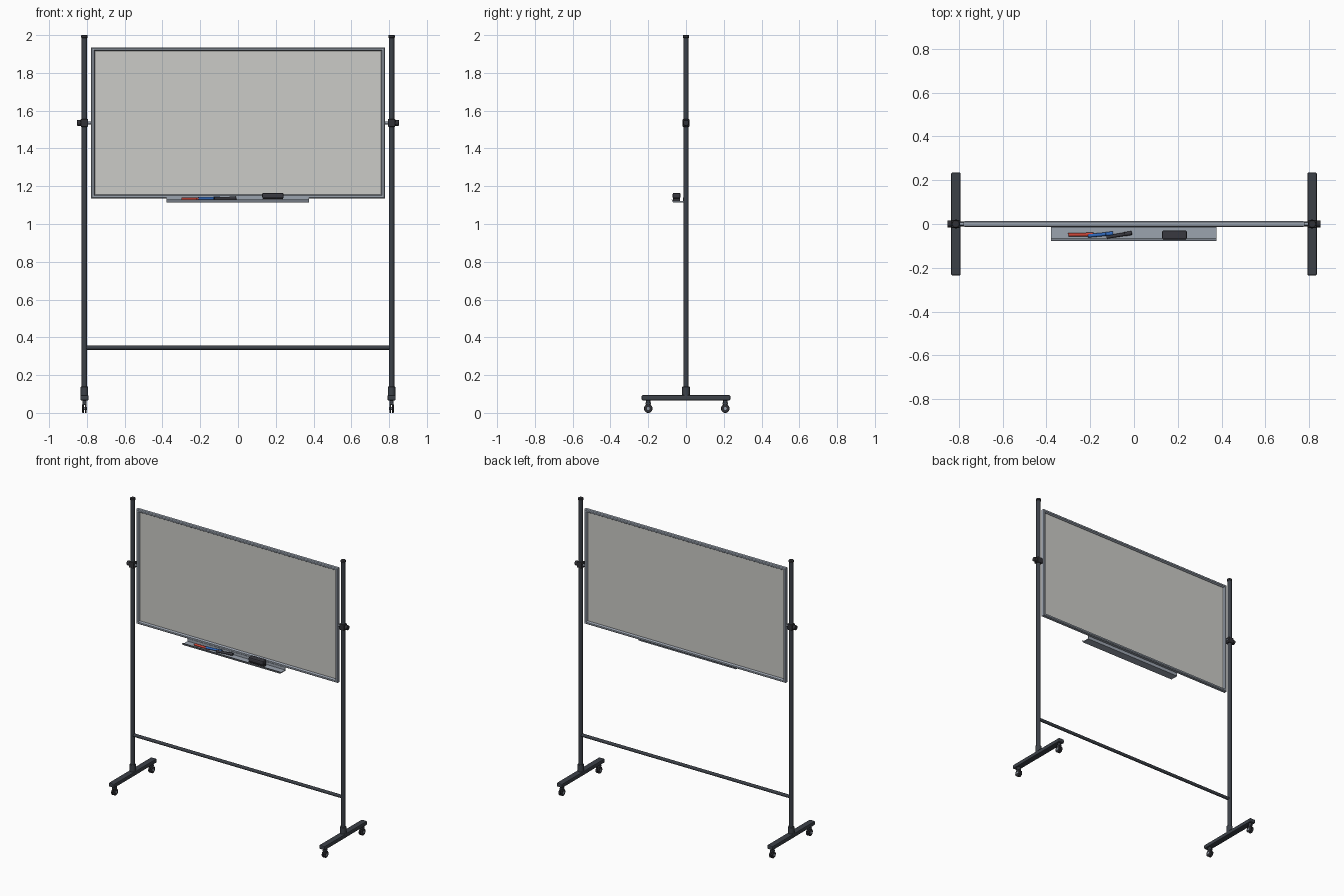
import bpy, bmesh, math
from mathutils import Matrix, Vector

if "Cube" in bpy.data.objects:
    bpy.data.objects.remove(bpy.data.objects["Cube"], do_unlink=True)


def material(name, r, g, b, a=1.0):
    m = bpy.data.materials.new(name)
    m.use_nodes = True
    m.diffuse_color = (r, g, b, a)
    bsdf = m.node_tree.nodes["Principled BSDF"]
    bsdf.inputs["Base Color"].default_value = (r, g, b, 1)
    bsdf.inputs["Alpha"].default_value = a
    return m


STEEL = material("dark steel", 0.045, 0.052, 0.064)
RUBBER = material("black rubber", 0.03, 0.03, 0.035)
ALLOY = material("silver alloy", 0.33, 0.37, 0.43)
BOARD = material("writing surface", 0.6, 0.6, 0.57, 0.7)
RED = material("red ink", 0.6, 0.06, 0.04)
BLUE = material("blue ink", 0.03, 0.14, 0.5)
BLACK = material("charcoal", 0.04, 0.04, 0.05)


def finish(name, bm, mat, bevel=0.0, smooth=False):
    bmesh.ops.recalc_face_normals(bm, faces=bm.faces)
    mesh = bpy.data.meshes.new(name)
    bm.to_mesh(mesh)
    bm.free()
    mesh.materials.append(mat)
    ob = bpy.data.objects.new(name, mesh)
    bpy.context.collection.objects.link(ob)
    if bevel:
        mod = ob.modifiers.new("Bevel", 'BEVEL')
        mod.width, mod.segments, mod.limit_method = bevel, 2, 'ANGLE'
    if smooth:
        bpy.ops.object.select_all(action='DESELECT')
        ob.select_set(True)
        bpy.context.view_layer.objects.active = ob
        bpy.ops.object.shade_smooth_by_angle(angle=math.radians(40))
    return ob


def box(name, centre, size, mat, bevel=0.0):
    bm = bmesh.new()
    bmesh.ops.create_cube(bm, size=1, matrix=Matrix.Translation(centre) @ Matrix.Diagonal((*size, 1)))
    return finish(name, bm, mat, bevel)


def rod(name, start, end, radius, mat, sides=24, bevel=0.0, radius_end=None):
    a, b = Vector(start), Vector(end)
    bm = bmesh.new()
    turn = (b - a).to_track_quat('Z', 'Y').to_matrix().to_4x4()
    bmesh.ops.create_cone(bm, cap_ends=True, segments=sides, radius1=radius,
                          radius2=radius_end or radius, depth=(b - a).length,
                          matrix=Matrix.Translation((a + b) / 2) @ turn)
    return finish(name, bm, mat, bevel, True)


def ring_frame(name, half_x, z_low, z_high, profile, mat):
    """Mitred rectangular frame swept from (inset, y) profile points."""
    bm = bmesh.new()
    rows = []
    for sx, z, sz in ((-1, z_low, 1), (1, z_low, 1), (1, z_high, -1), (-1, z_high, -1)):
        rows.append([bm.verts.new((sx * (half_x - d), y, z + sz * d)) for d, y in profile])
    n = len(profile)
    for i in range(4):
        here, there = rows[i], rows[(i + 1) % 4]
        for j in range(n):
            k = (j + 1) % n
            bm.faces.new((here[j], here[k], there[k], there[j]))
    return finish(name, bm, mat)


# Board panel and its mitred frame
HALF, LOW, HIGH = 0.778, 1.135, 1.935
bm = bmesh.new()
bm.faces.new([bm.verts.new((x, 0, z)) for x, z in
              ((-HALF + 0.01, LOW + 0.01), (HALF - 0.01, LOW + 0.01),
               (HALF - 0.01, HIGH - 0.01), (-HALF + 0.01, HIGH - 0.01))])
finish("board_panel", bm, BOARD)
ring_frame("board_frame", HALF, LOW, HIGH,
           [(0, -0.009), (0.005, -0.014), (0.015, -0.014), (0.02, -0.006),
            (0.02, 0.006), (0.015, 0.014), (0.005, 0.014), (0, 0.009)], ALLOY)

# Pen tray: bent sheet with a back flange and a low front lip
bm = bmesh.new()
section = [(-0.012, 1.14), (-0.012, 1.115), (-0.07, 1.115), (-0.078, 1.131),
           (-0.074, 1.131), (-0.067, 1.121), (-0.017, 1.121), (-0.017, 1.14)]
face = bm.faces.new([bm.verts.new((-0.378, y, z)) for y, z in section])
new = bmesh.ops.extrude_face_region(bm, geom=[face])["geom"]
bmesh.ops.translate(bm, vec=(0.754, 0, 0), verts=[v for v in new if isinstance(v, bmesh.types.BMVert)])
finish("pen_tray", bm, ALLOY)

# Markers lying on the tray, with slimmer tips
for name, x, y0, y1, mat in (("red", -0.3, -0.049, -0.048, RED),
                             ("blue", -0.21, -0.054, -0.043, BLUE),
                             ("black", -0.125, -0.06, -0.041, BLACK)):
    z = 1.131 if name == "red" else 1.136
    a, b = Vector((x, y0, z)), Vector((x + 0.115, y1, z))
    rod(name + "_marker_body", a, a.lerp(b, 0.7), 0.008, mat, 16)
    rod(name + "_marker_cap", a.lerp(b, 0.7), b, 0.0092, mat, 16, 0.002)

# Eraser: felt pad under a rounded grip
box("eraser_pad", (0.185, -0.05, 1.128), (0.108, 0.038, 0.014), RUBBER)
box("eraser_grip", (0.185, -0.05, 1.15), (0.114, 0.042, 0.03), BLACK, 0.008)

# Cross bar between the posts
rod("cross_bar", (-0.813, 0, 0.345), (0.813, 0, 0.345), 0.011, STEEL)

# Uprights, clamps, feet and casters on both sides
for side, s in (("left", 1), ("right", -1)):
    x = s * 0.813
    rod(side + "_post", (x, 0, 0.08), (x, 0, 1.99), 0.0145, STEEL)
    rod(side + "_post_cap", (x, 0, 1.985), (x, 0, 2.0), 0.017, RUBBER, 24, 0.003)
    rod(side + "_post_socket", (x, 0, 0.09), (x, 0, 0.14), 0.02, STEEL, 24, 0.003)
    box(side + "_clamp", (x, 0, 1.535), (0.04, 0.036, 0.042), RUBBER, 0.005)
    rod(side + "_clamp_knob", (x + s * 0.018, 0, 1.535), (x + s * 0.039, 0, 1.535), 0.016, RUBBER, 12, 0.003)
    rod(side + "_pivot_pin", (s * 0.77, 0, 1.535), (x, 0, 1.535), 0.007, ALLOY, 16)
    box(side + "_foot", (x, 0, 0.08), (0.043, 0.47, 0.028), STEEL, 0.006)
    for end, y in (("front", -0.2), ("back", 0.208)):
        tag = f"{side}_{end}_caster"
        rod(tag + "_stem", (x, y, 0.042), (x, y, 0.07), 0.011, STEEL, 16)
        for w in (-1, 1):
            rod(f"{tag}_wheel_{'inner' if w * s < 0 else 'outer'}",
                (x + w * 0.002, y, 0.023), (x + w * 0.012, y, 0.023), 0.023, RUBBER, 24, 0.003)
        rod(tag + "_axle", (x - 0.014, y, 0.023), (x + 0.014, y, 0.023), 0.008, ALLOY, 16)
        box(tag + "_hood", (x, y, 0.05), (0.022, 0.03, 0.012), STEEL, 0.004)
